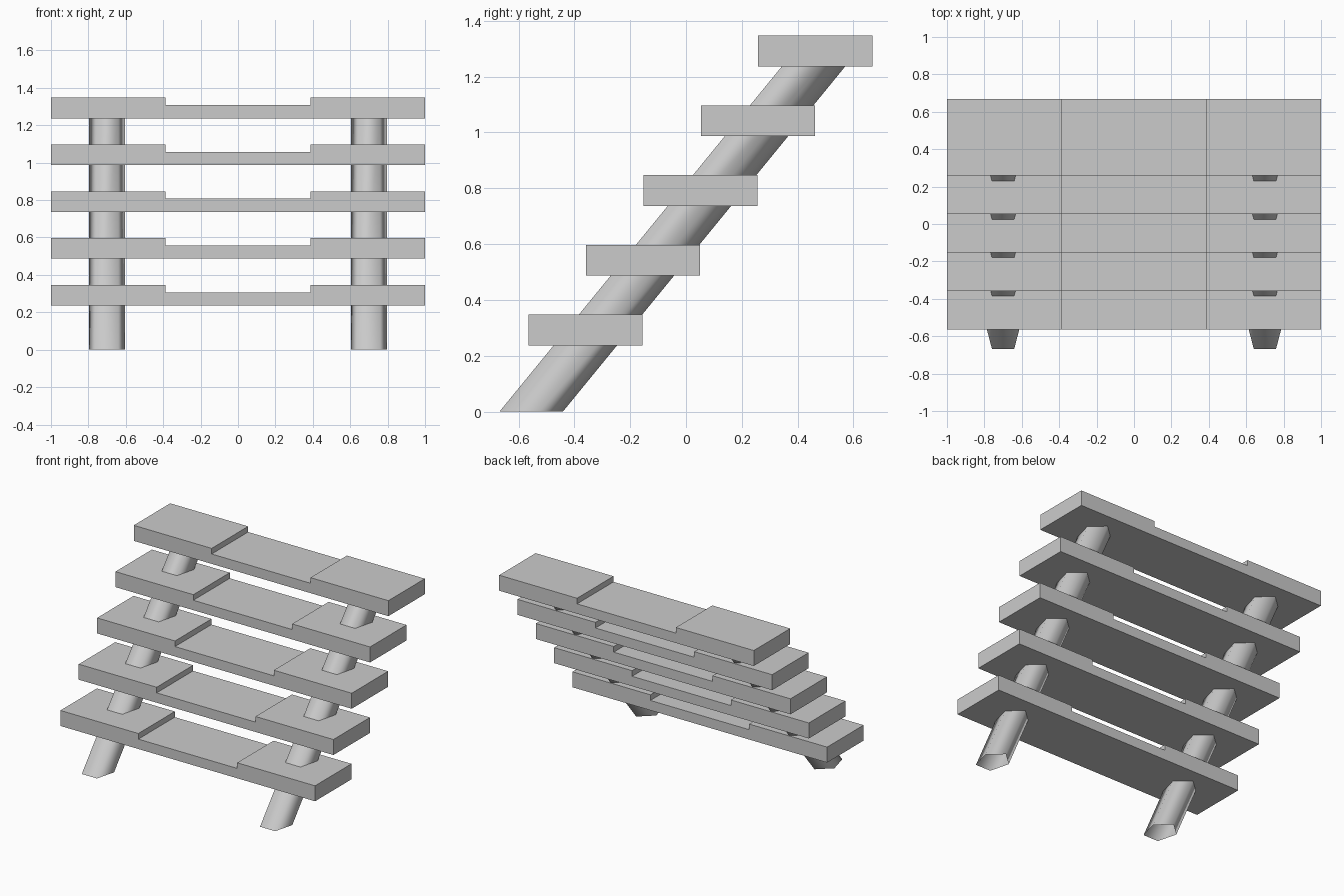
import bpy
import bmesh
from math import sin, cos, tau, pi

cube = bpy.data.objects.get("Cube")
if cube:
    bpy.data.objects.remove(cube, do_unlink=True)

grey = bpy.data.materials.new("plain grey")
grey.use_nodes = True
colour = (0.6, 0.6, 0.6, 1)
grey.diffuse_color = colour
grey.node_tree.nodes["Principled BSDF"].inputs["Base Color"].default_value = colour

STEPS, RISE, RUN = 5, 0.25, 0.2057


def sweep(name, ring, offset, caps):
    """Sweep a closed ring of points along an offset, with or without end caps."""
    bm = bmesh.new()
    start = [bm.verts.new(p) for p in ring]
    end = [bm.verts.new([a + b for a, b in zip(p, offset)]) for p in ring]
    count = len(ring)
    for i in range(count):
        j = (i + 1) % count
        bm.faces.new((start[i], start[j], end[j], end[i]))
    if caps:
        bm.faces.new(start[::-1])
        bm.faces.new(end)
    else:
        for f in bm.faces:
            f.smooth = True
    if caps:
        bmesh.ops.recalc_face_normals(bm, faces=bm.faces)
    mesh = bpy.data.meshes.new(name)
    bm.to_mesh(mesh)
    bm.free()
    mesh.materials.append(grey)
    obj = bpy.data.objects.new(name, mesh)
    bpy.context.collection.objects.link(obj)
    return obj


# Treads: boards with a shallow dip between two raised ends
half, dip, low, mid, high = 1.0, 0.388, 0.237, 0.307, 0.347
profile = [(-half, low), (half, low), (half, high), (dip, high),
           (dip, mid), (-dip, mid), (-dip, high), (-half, high)]
for n in range(STEPS):
    ring = [(x, -0.564 + n * RUN, z + n * RISE) for x, z in profile]
    sweep(f"tread_{n + 1}", ring, (0, 0.409, 0), True)

# Posts: leaning five-sided tubes, open at both ends and smooth shaded
height = low + (STEPS - 1) * RISE
for side, x in (("left", 0.7), ("right", -0.7)):
    angles = [pi / 2 + tau * k / 5 for k in range(5)]
    ring = [(x + 0.101 * cos(a), -0.5665 + 0.1255 * sin(a), 0) for a in angles]
    sweep(f"{side}_post", ring, (0, 0.818 * height, height), False)
